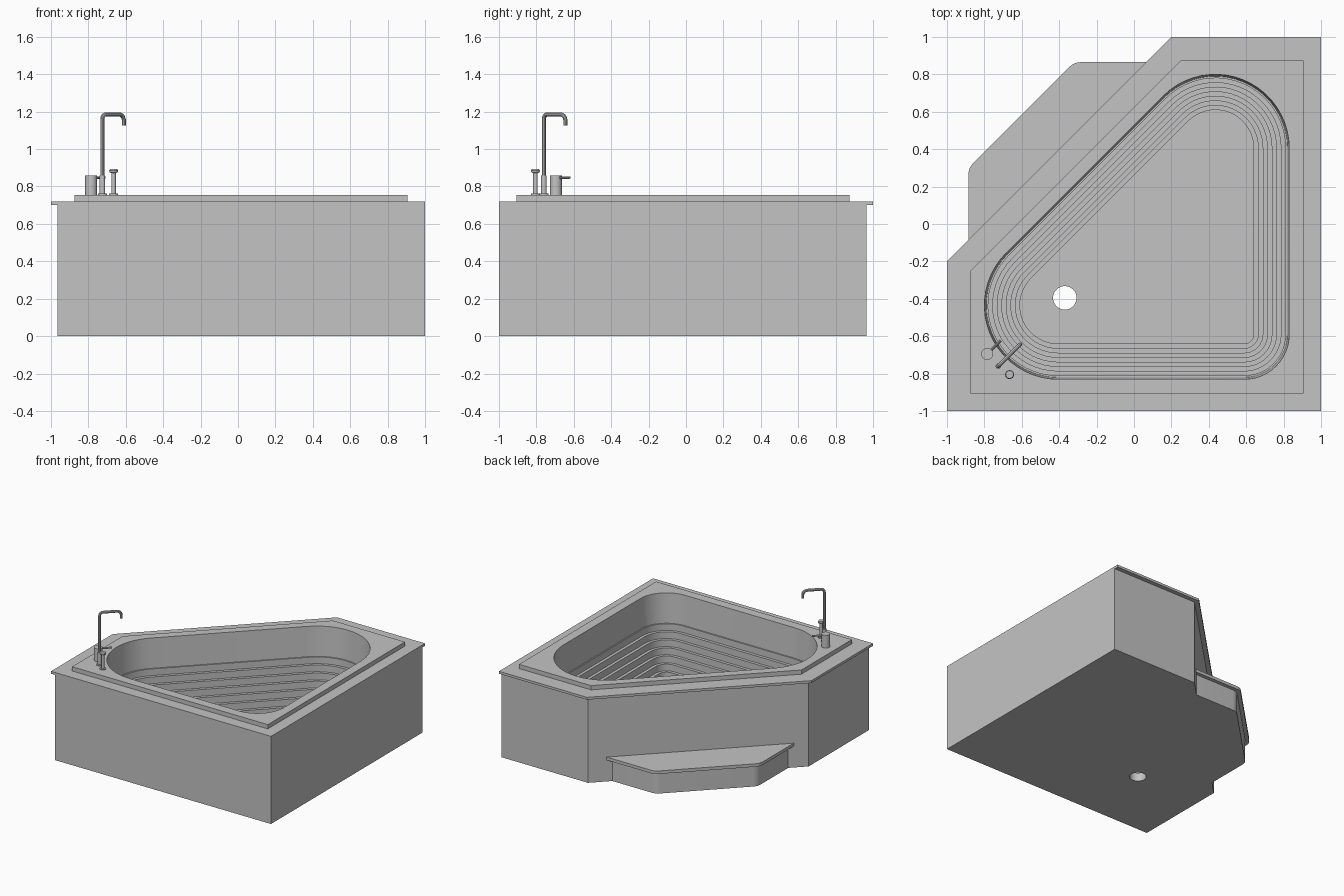
import bpy, bmesh, math
from mathutils import Vector

if "Cube" in bpy.data.objects:
    bpy.data.objects.remove(bpy.data.objects["Cube"])

grey = bpy.data.materials.new("warm_grey")
grey.diffuse_color = (0.55, 0.55, 0.55, 1)
grey.use_nodes = True
grey.node_tree.nodes["Principled BSDF"].inputs["Base Color"].default_value = grey.diffuse_color


def finish(obj):
    obj.data.materials.clear()
    obj.data.materials.append(grey)
    bpy.ops.object.select_all(action='DESELECT')
    obj.select_set(True)
    bpy.context.view_layer.objects.active = obj
    bpy.ops.object.shade_smooth_by_angle(angle=math.radians(30))


def area(pts):
    return sum(a[0] * b[1] - b[0] * a[1] for a, b in zip(pts, pts[1:] + pts[:1])) / 2


def skin(name, rings, capped=False):
    """Join counter-clockwise (outline, z) rings; flat gaps between unlike rings are filled."""
    bm = bmesh.new()
    loops = [[bm.verts.new((x, y, z)) for x, y in pts] for pts, z in rings]
    for k in range(len(loops) - 1):
        a, b = loops[k], loops[k + 1]
        if len(a) == len(b):
            for i in range(len(a)):
                j = (i + 1) % len(a)
                bm.faces.new((a[i], a[j], b[j], b[i]))
        else:
            edges = []
            for lp in (a, b):
                for i in range(len(lp)):
                    pair = (lp[i], lp[(i + 1) % len(lp)])
                    edges.append(bm.edges.get(pair) or bm.edges.new(pair))
            res = bmesh.ops.triangle_fill(bm, edges=edges, use_beauty=True)
            up = area(rings[k][0]) > area(rings[k + 1][0])
            for f in res["geom"]:
                if isinstance(f, bmesh.types.BMFace):
                    f.normal_update()
                    if (f.normal.z > 0) != up:
                        f.normal_flip()
    if capped:
        bm.faces.new(loops[0][::-1])
        bm.faces.new(loops[-1])
    me = bpy.data.meshes.new(name)
    bm.to_mesh(me)
    bm.free()
    obj = bpy.data.objects.new(name, me)
    bpy.context.collection.objects.link(obj)
    finish(obj)


def circle(x, y, r, n=24):
    return [(x + r * math.cos(2 * math.pi * i / n), y + r * math.sin(2 * math.pi * i / n))
            for i in range(n)]


def corner_outline(lo, hi, front, right, cut):
    """Square with its back-left corner cut along y - x = cut."""
    return [(lo, front), (right, front), (right, hi), (hi - cut, hi), (lo, lo + cut)]


def basin_outline(inset):
    """Rounded triangle with three arc corners."""
    pts = []
    for x, y, r, a0, a1, n in ((0.59, -0.59, 0.24, -90, 0, 12),
                               (0.435, 0.405, 0.395, 0, 135, 20),
                               (-0.405, -0.435, 0.395, 135, 270, 20)):
        for i in range(n + 1):
            a = math.radians(a0 + (a1 - a0) * i / n)
            pts.append((x + (r - inset) * math.cos(a), y + (r - inset) * math.sin(a)))
    return pts


def step_outline(x, y, cut, wall=0.75, r=0.035):
    """Step against the diagonal wall, its two outer corners rounded."""
    pts = [(x, x + wall), (y - wall, y)]
    ends = [pts[1], (y - cut, y), (x, x + cut), pts[0]]
    for k in (1, 2):
        p, c, q = (Vector(ends[k + d]) for d in (-1, 0, 1))
        s, e = c + (p - c).normalized() * r, c + (q - c).normalized() * r
        for i in range(6):
            t = i / 5
            pts.append(tuple(s * (1 - t) ** 2 + c * 2 * t * (1 - t) + e * t * t))
    return pts


def tube(name, points, radius):
    cu = bpy.data.curves.new(name, 'CURVE')
    cu.dimensions = '3D'
    cu.bevel_depth, cu.bevel_resolution, cu.use_fill_caps = radius, 3, True
    sp = cu.splines.new('POLY')
    sp.points.add(len(points) - 1)
    for p, co in zip(sp.points, points):
        p.co = (*co, 1)
    obj = bpy.data.objects.new(name, cu)
    bpy.context.collection.objects.link(obj)
    bpy.ops.object.select_all(action='DESELECT')
    obj.select_set(True)
    bpy.context.view_layer.objects.active = obj
    bpy.ops.object.convert(target='MESH')
    finish(bpy.context.view_layer.objects.active)


def lathe(name, x, y, profile):
    skin(name, [(circle(x, y, r), z) for r, z in profile], capped=True)


# Tub body, overhanging deck and raised lip
drain = circle(-0.37, -0.395, 0.063, 32)
body = corner_outline(-0.965, 0.965, -1, 1, 0.75)
deck = corner_outline(-1, 1, -1, 1, 0.8)
lip = corner_outline(-0.875, 0.875, -0.905, 0.905, 0.625)
FLOOR, RIM, BAND = 0.07, 0.755, 0.51
skin("tub_body", [(drain, 0), (body, 0), (body, 0.7)])
skin("deck", [(body, 0.7), (deck, 0.7), (deck, 0.72), (lip, 0.72)])
skin("raised_lip", [(lip, 0.72), (lip, RIM), (basin_outline(0), RIM)])

# Basin: smooth upper band, then stepped ridges down to the floor and drain
rings = [(basin_outline(0), RIM), (basin_outline(0.01), BAND)]
STEPS = 8
for i in range(STEPS):
    inset = 0.02 + 0.17 * i / (STEPS - 1)
    rings.append((basin_outline(inset), BAND - (BAND - FLOOR) * i / STEPS))
    rings.append((basin_outline(inset), BAND - (BAND - FLOOR) * (i + 1) / STEPS))
skin("basin", rings + [(drain, FLOOR), (drain, 0)])

# Entry step
base, tread = step_outline(-0.855, 0.835, 1.143), step_outline(-0.885, 0.865, 1.185)
skin("step_base", [(base, 0), (base, 0.175)], capped=True)
skin("step_tread", [(tread, 0.175), (tread, 0.2)], capped=True)

# Spout: post, bend, short arm, downturned end
path = [(0, RIM)]
for cx, cz, r, a0 in ((0.025, 1.16, 0.025, 180), (0.128, 1.15, 0.035, 90)):
    for i in range(9):
        a = math.radians(a0 - 90 * i / 8)
        path.append((cx + r * math.cos(a), cz + r * math.sin(a)))
path.append((0.163, 1.125))
h = math.sqrt(0.5)
tube("spout", [(-0.725 + d * h, -0.76 + d * h, z) for d, z in path], 0.011)
lathe("spout_collar", -0.725, -0.76,
      [(0.024, RIM), (0.024, 0.763), (0.015, 0.763), (0.015, 0.86)])

# Mixer handle with lever
lathe("mixer_handle", -0.785, -0.695, [(0.032, RIM), (0.032, 0.86)])
tube("mixer_lever", [(-0.785, -0.695, 0.848), (-0.712, -0.622, 0.848)], 0.007)

# Hand shower
lathe("hand_shower", -0.665, -0.805,
      [(0.024, RIM), (0.024, 0.763), (0.012, 0.763), (0.012, 0.872),
       (0.022, 0.876), (0.024, 0.885), (0.02, 0.893)])
